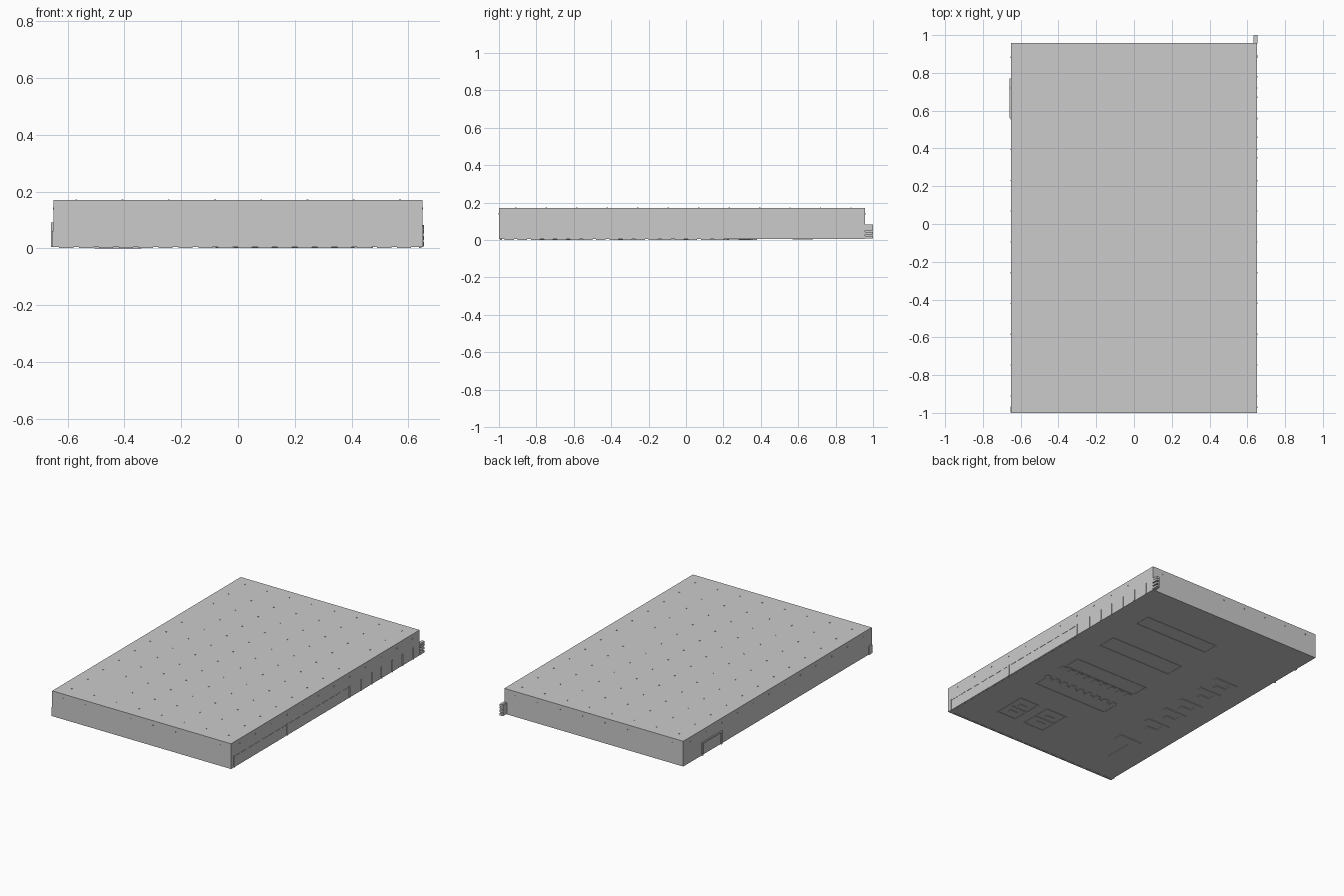
import bpy, bmesh
from mathutils import Matrix, Vector

if "Cube" in bpy.data.objects:
    bpy.data.objects.remove(bpy.data.objects["Cube"])

BASE, TOP = 0.004, 0.17
X, Y0, Y1 = 0.65, -1.0, 0.957


def build(name, boxes):
    """One object from a list of boxes given as (x0, x1, y0, y1, z0, z1)."""
    bm = bmesh.new()
    for x0, x1, y0, y1, z0, z1 in boxes:
        c = Vector(((x0 + x1) / 2, (y0 + y1) / 2, (z0 + z1) / 2))
        s = Matrix.Diagonal((x1 - x0, y1 - y0, z1 - z0, 1))
        bmesh.ops.create_cube(bm, size=1, matrix=Matrix.Translation(c) @ s)
    me = bpy.data.meshes.new(name)
    bm.to_mesh(me)
    bm.free()
    ob = bpy.data.objects.new(name, me)
    bpy.context.collection.objects.link(ob)
    return ob


def under(x0, x1, y0, y1, z=0.001):
    """Low strip on the underside."""
    return (x0, x1, y0, y1, z, BASE + 0.002)


def outline(x0, x1, y0, y1, t=0.006, z=0.002):
    return [under(x0, x1, y0, y0 + t, z), under(x0, x1, y1 - t, y1, z),
            under(x0, x0 + t, y0 + t, y1 - t, z), under(x1 - t, x1, y0 + t, y1 - t, z)]


# Main slab
build("main_slab", [(-X, X, Y0, Y1, BASE, TOP)])

# Studs over the top and along the upper edge of all four sides
r, h = 0.003, 0.0025
xs = [-0.57 + 0.163 * i for i in range(8)]
ys = [-0.91 + 0.163 * i for i in range(12)]
build("top_studs", [(x - r, x + r, y - r, y + r, TOP - 0.002, TOP + h)
                    for x in xs for y in ys])
studs = []
for x in xs:
    studs.append((x - r, x + r, Y0 - h / 2, Y0 + 0.002, 0.14 - r, 0.14 + r))
    studs.append((x - r, x + r, Y1 - 0.002, Y1 + h, 0.14 - r, 0.14 + r))
for y in ys:
    for s in (-1, 1):
        a, b = sorted((s * (X - 0.002), s * (X + h)))
        studs.append((a, b, y - r, y + r, 0.14 - r, 0.14 + r))
build("side_studs", studs)

# Door frame on the left side
a, b = -X - 0.008, -X + 0.002
build("left_door_frame", [(a, b, 0.56, 0.572, BASE, 0.09),
                          (a, b, 0.758, 0.77, BASE, 0.09),
                          (a, b, 0.572, 0.758, 0.08, 0.09)])
build("left_corner_post", [(-X - 0.005, -X + 0.002, -0.998, -0.965, BASE, 0.06)])

# Upright ribs and low rail on the right side
build("right_ribs", [(X - 0.002, X + 0.004, y - 0.004, y + 0.004, BASE, 0.08)
                     for y in (-0.97, -0.42, 0.23, 0.35, 0.46, 0.56, 0.67, 0.78, 0.89)])
build("right_rail", [(X - 0.002, X + 0.002, -0.96 + i * 0.07, -0.91 + i * 0.07, 0.072, 0.076)
                     for i in range(17)])

# Ribbed tab on the back right corner
build("corner_tab", [(0.632, 0.638, Y1 - 0.002, 0.998, 0.008, 0.08)] +
      [(0.638, 0.655, Y1 - 0.002, 1.0, z, z + 0.014) for z in (0.008, 0.03, 0.052, 0.068)])

# Underside: long counters
rects = []
for y0, y1 in ((0.57, 0.68), (0.22, 0.35), (-0.11, 0.01), (-0.39, -0.28)):
    rects += outline(-0.09, 0.46, y0, y1)
build("underside_long_outlines", rects)

# Underside: rows of small seats
build("underside_seats", [under(0.44 - i * 0.065, 0.475 - i * 0.065, y - 0.018, y + 0.018)
                          for y in (-0.135, -0.275) for i in range(9)])

# Underside: two divided frames
frames = []
for x0, x1 in ((0.27, 0.42), (0.05, 0.21)):
    xm = (x0 + x1) / 2
    frames += outline(x0, x1, -0.81, -0.58, 0.012)
    frames += [under(x0 + 0.012, x1 - 0.012, -0.701, -0.689),
               under(xm - 0.03, xm + 0.03, -0.75, -0.73),
               under(xm - 0.03, xm + 0.03, -0.66, -0.64)]
build("underside_divided_frames", frames)

# Underside: five C-shaped desks and one corner desk
desks = []
for y in (0.33, 0.18, 0.0, -0.15, -0.32):
    desks += [under(-0.505, -0.47, y - 0.05, y + 0.05, 0),
              under(-0.47, -0.34, y + 0.022, y + 0.05, 0),
              under(-0.47, -0.40, y - 0.05, y - 0.022, 0)]
build("underside_c_desks", desks)
build("underside_corner_desk", [under(-0.505, -0.45, -0.78, -0.53, 0),
                                under(-0.45, -0.34, -0.59, -0.53, 0)])

# Dashed edging along the front and right bottom edges
build("bottom_edging", [under(-0.63 + i * 0.07, -0.58 + i * 0.07, -0.995, -0.985) for i in range(18)] +
      [under(0.637, 0.647, -0.97 + i * 0.07, -0.92 + i * 0.07) for i in range(17)])
